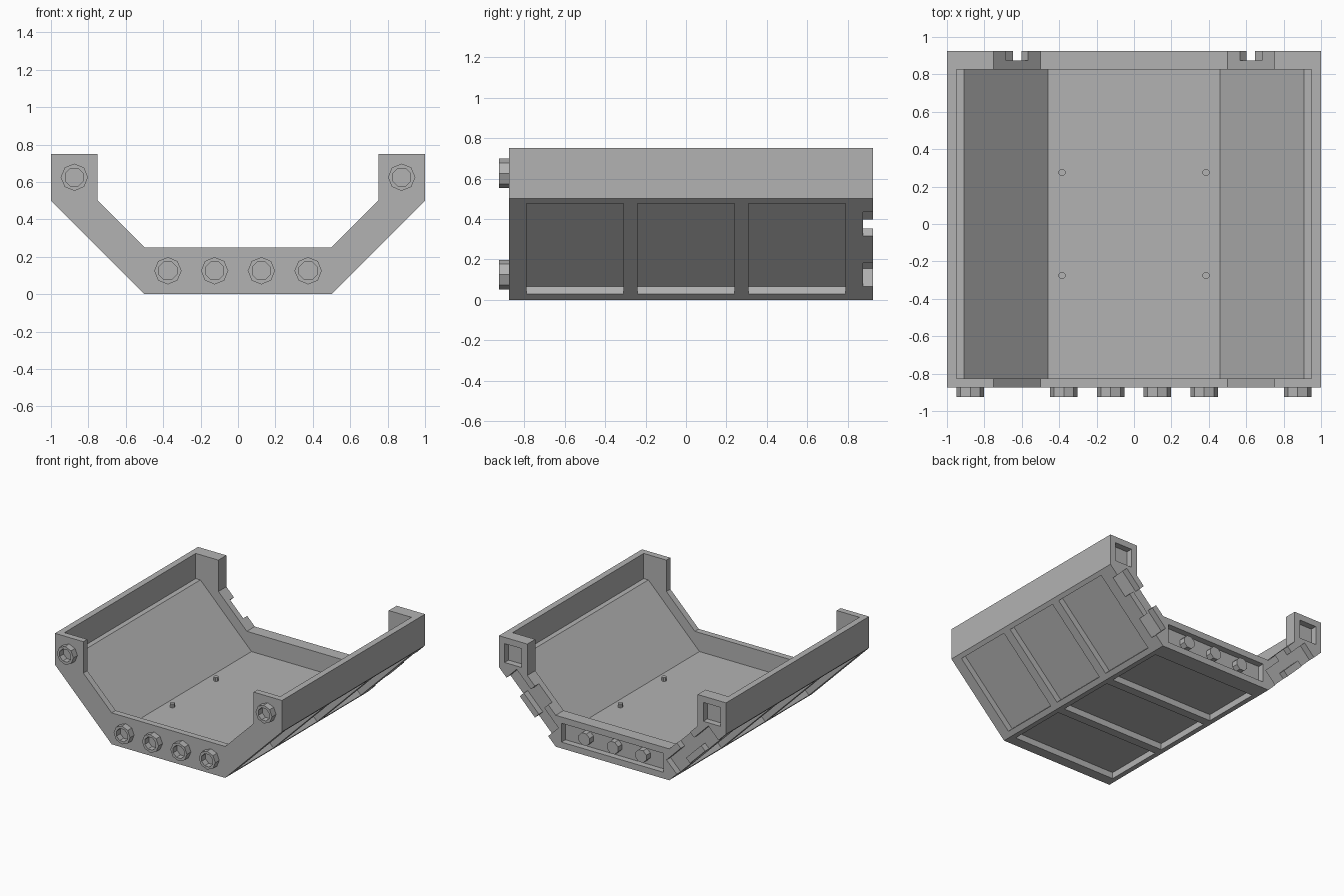
import bpy
import bmesh
from math import radians, sqrt, pi
from mathutils import Matrix, Vector

if "Cube" in bpy.data.objects:
    bpy.data.objects.remove(bpy.data.objects["Cube"], do_unlink=True)

grey = bpy.data.materials.new("light_grey")
grey.use_nodes = True
grey.diffuse_color = (0.45, 0.45, 0.45, 1)
grey.node_tree.nodes["Principled BSDF"].inputs["Base Color"].default_value = grey.diffuse_color

FRONT, BACK, PLATE = -0.875, 0.925, 0.05
SLOPE = 1 / sqrt(2)


def finish(name, bm):
    bmesh.ops.recalc_face_normals(bm, faces=bm.faces)
    mesh = bpy.data.meshes.new(name)
    bm.to_mesh(mesh)
    bm.free()
    mesh.materials.append(grey)
    ob = bpy.data.objects.new(name, mesh)
    bpy.context.collection.objects.link(ob)
    return ob


def extrude(name, half, y0, y1):
    """Mirror a half profile in x and z, then extrude it along y."""
    profile = half + [(-x, z) for x, z in reversed(half)]
    bm = bmesh.new()
    face = bm.faces.new([bm.verts.new((x, y0, z)) for x, z in profile])
    ext = bmesh.ops.extrude_face_region(bm, geom=[face])
    moved = [v for v in ext["geom"] if isinstance(v, bmesh.types.BMVert)]
    bmesh.ops.translate(bm, verts=moved, vec=(0, y1 - y0, 0))
    return finish(name, bm)


def box(name, centre, size, angle=0):
    bm = bmesh.new()
    place = Matrix.Translation(centre) @ Matrix.Rotation(radians(angle), 4, "Y")
    bmesh.ops.create_cube(bm, size=1, matrix=place @ Matrix.Diagonal((*size, 1)))
    return finish(name, bm)


def octagon(name, centre, radius, depth, along_y=True, turn=0):
    bm = bmesh.new()
    place = Matrix.Translation(centre)
    if along_y:
        place = place @ Matrix.Rotation(pi / 2, 4, "X")
    place = place @ Matrix.Rotation(turn, 4, "Z")
    bmesh.ops.create_cone(bm, cap_ends=True, segments=8, radius1=radius,
                          radius2=radius, depth=depth, matrix=place)
    return finish(name, bm)


def cut(target, cutter):
    cutter.hide_render = True
    mod = target.modifiers.new("cut", "BOOLEAN")
    mod.operation, mod.solver, mod.object = "DIFFERENCE", "EXACT", cutter
    bpy.context.view_layer.objects.active = target
    bpy.ops.object.modifier_apply(modifier=mod.name)
    bpy.data.objects.remove(cutter, do_unlink=True)


# Trough hull with its end frames, hollowed between them
hull = extrude("hull", [(0.5, 0), (1, 0.5), (1, 0.75), (0.75, 0.75),
                        (0.75, 0.5), (0.5, 0.25)], FRONT, BACK)
cut(hull, extrude("cavity", [(0.459, 0.1), (0.909, 0.55), (0.95, 0.55), (0.95, 0.9)],
                  -0.825, 0.825))

# Recessed outer panels on the bottom and both slopes
for y in (-0.55, 0, 0.55):
    cut(hull, box("bottom_panel", (0, y, 0), (0.92, 0.48, 0.1)))
    for s in (-1, 1):
        cut(hull, box("slope_panel", (s * 0.7525, y, 0.2525), (0.63, 0.48, 0.1), -45 * s))

# Pockets in the back frame
cut(hull, box("bar_pocket", (0, BACK, 0.125), (0.9, 0.1, 0.15)))
for s in (-1, 1):
    cut(hull, box("post_pocket", (s * 0.875, BACK, 0.625), (0.15, 0.1, 0.15)))

    def on_slope(along, outward):
        """Point on the back end, measured from the middle of the slope's outer edge."""
        return Vector((s * (0.75 + (along + outward) * SLOPE), BACK,
                       0.25 + (along - outward) * SLOPE))

    cut(hull, box("slope_pocket", on_slope(0, -0.0885), (0.52, 0.1, 0.077), -45 * s))
    for along in (-0.177, 0.177):
        cut(hull, box("outer_gap", on_slope(along, -0.01), (0.165, 0.1, 0.1), -45 * s))
    cut(hull, box("inner_gap", on_slope(0, -0.16), (0.165, 0.1, 0.1), -45 * s))

# Hollow nuts on the front frame
for x, z in [(-0.875, 0.625), (0.875, 0.625)] + [(0.25 * i - 0.375, 0.125) for i in range(4)]:
    nut = octagon("front_nut", (x, FRONT - PLATE / 2, z), 0.073, PLATE)
    cut(nut, octagon("nut_hole", (x, FRONT - PLATE / 2, z), 0.052, 0.08, turn=pi / 8))

# Pegs in the back pocket and studs on the floor
for x in (-0.25, 0, 0.25):
    octagon("back_peg", (x, BACK - PLATE / 2, 0.125), 0.052, PLATE, turn=pi / 8)
for x in (-0.385, 0.385):
    for y in (-0.275, 0.275):
        octagon("floor_stud", (x, y, 0.115), 0.019, 0.03, along_y=False, turn=pi / 8)
